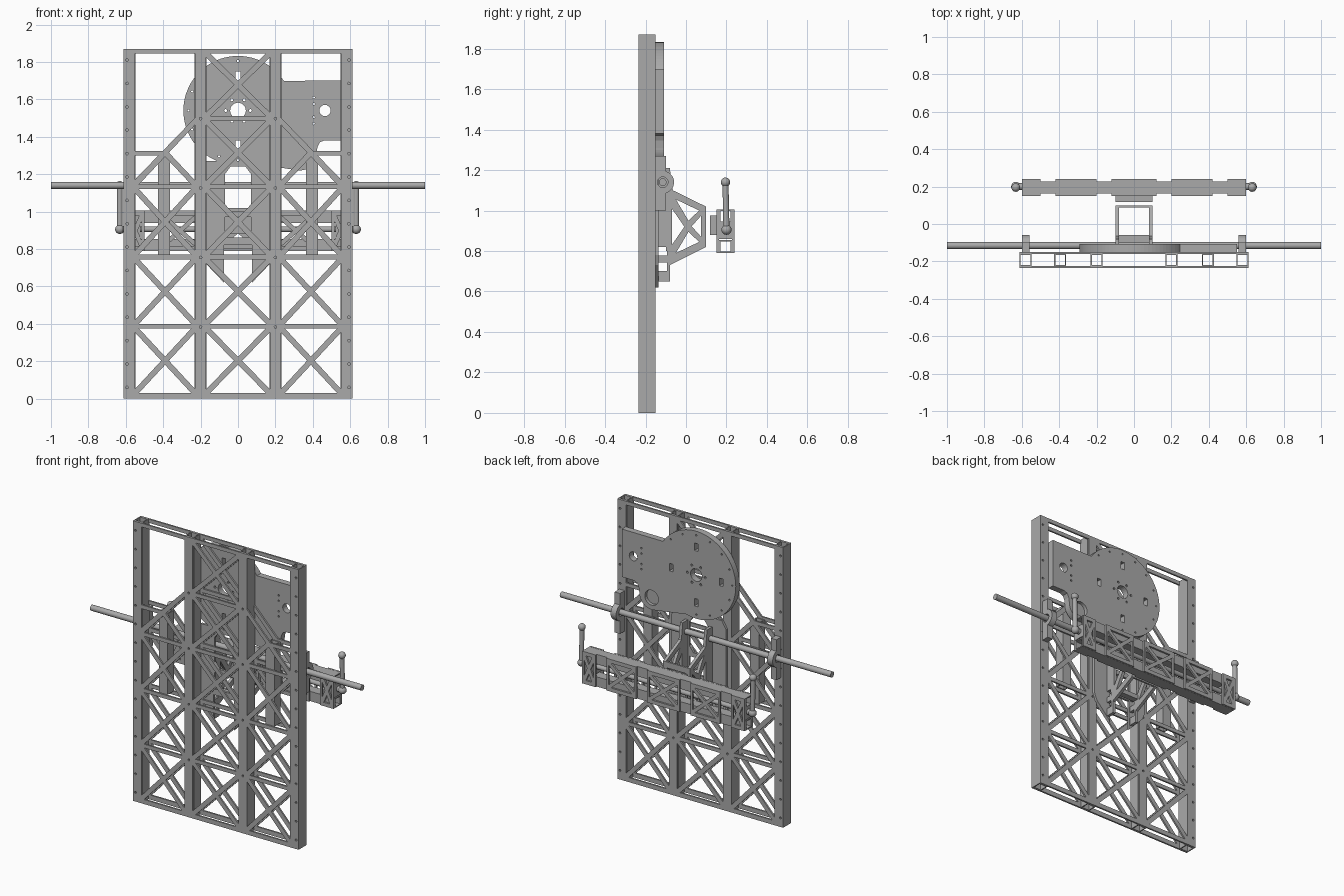
import bpy, bmesh, math
from mathutils import Matrix, Vector

cube = bpy.data.objects.get("Cube")
if cube:
    bpy.data.objects.remove(cube)

metal = bpy.data.materials.new("grey metal")
metal.use_nodes = True
metal.diffuse_color = (0.40, 0.40, 0.40, 1)
metal.node_tree.nodes["Principled BSDF"].inputs["Base Color"].default_value = (0.40, 0.40, 0.40, 1)

FRONT = Matrix(((1, 0, 0, 0), (0, 0, -1, 0), (0, 1, 0, 0), (0, 0, 0, 1)))  # drawn in x, z
SIDE = Matrix(((0, 0, 1, 0), (1, 0, 0, 0), (0, 1, 0, 0), (0, 0, 0, 1)))    # drawn in y, z
TOP = Matrix.Identity(4)                                                  # drawn in x, y


def add_mesh(name, mesh, smooth=False):
    ob = bpy.data.objects.new(name, mesh)
    bpy.context.collection.objects.link(ob)
    mesh.materials.clear()
    mesh.materials.append(metal)
    if smooth:
        bpy.ops.object.select_all(action='DESELECT')
        ob.select_set(True)
        bpy.context.view_layer.objects.active = ob
        bpy.ops.object.shade_smooth_by_angle()
    return ob


def plate(name, loops, plane, low, high):
    """Extrude an outline (first loop) with holes (other loops) between two depths."""
    curve = bpy.data.curves.new(name, 'CURVE')
    curve.dimensions = '2D'
    curve.fill_mode = 'BOTH'
    curve.extrude = (high - low) / 2
    for loop in loops:
        spline = curve.splines.new('POLY')
        spline.points.add(len(loop) - 1)
        for point, (u, v) in zip(spline.points, loop):
            point.co = (u, v, 0, 1)
        spline.use_cyclic_u = True
    tmp = bpy.data.objects.new(name, curve)
    bpy.context.collection.objects.link(tmp)
    bpy.context.view_layer.update()
    mesh = bpy.data.meshes.new_from_object(tmp.evaluated_get(bpy.context.evaluated_depsgraph_get()))
    bpy.data.objects.remove(tmp)
    normal = plane.to_3x3() @ Vector((0, 0, 1))
    middle = Vector([abs(c) for c in normal]) * (low + high) / 2
    bm = bmesh.new()
    bm.from_mesh(mesh)
    bmesh.ops.remove_doubles(bm, verts=bm.verts, dist=1e-5)
    bmesh.ops.transform(bm, matrix=Matrix.Translation(middle) @ plane, verts=bm.verts)
    bmesh.ops.recalc_face_normals(bm, faces=bm.faces)
    for face in bm.faces:
        face.smooth = False
    bm.to_mesh(mesh)
    bm.free()
    return add_mesh(name, mesh)


def rect(x0, x1, z0, z1):
    return [(x0, z0), (x1, z0), (x1, z1), (x0, z1)]


def arc(cx, cz, r, a0, a1, n):
    angles = [math.radians(a0 + (a1 - a0) * i / n) for i in range(n + 1)]
    return [(cx + r * math.cos(a), cz + r * math.sin(a)) for a in angles]


def circle(cx, cz, r, n=8):
    return arc(cx, cz, r, 0, 360, n)[:-1]


def flip(loop):
    return [(-x, z) for x, z in reversed(loop)]


def brace(x0, x1, z0, z1, h=0.015):
    """The four triangular openings around an X brace: bottom, top, left, right."""
    cx, cz, a, b = (x0 + x1) / 2, (z0 + z1) / 2, (x1 - x0) / 2, (z1 - z0) / 2
    k = h * math.hypot(a, b)
    p, q = a - k / b, b - k / a
    return [[(cx + s[0] * u, cz + s[1] * v) for u, v in t] for s, t in (
        ((1, -1), [(0, k / a), (p, b), (-p, b)]), ((1, 1), [(0, k / a), (p, b), (-p, b)]),
        ((-1, 1), [(k / b, 0), (a, q), (a, -q)]), ((1, 1), [(k / b, 0), (a, q), (a, -q)]))]


def box(name, x0, x1, y0, y1, z0, z1):
    return plate(name, [rect(x0, x1, z0, z1)], FRONT, y0, y1)


def tube(name, plane, u, v, low, high, size=0.065, wall=0.007):
    s, i = size / 2, size / 2 - wall
    return plate(name, [rect(u - s, u + s, v - s, v + s), rect(u - i, u + i, v - i, v + i)], plane, low, high)


def rod(name, start, end, r, n=24):
    start, end = Vector(start), Vector(end)
    axis = end - start
    bm = bmesh.new()
    turn = axis.to_track_quat('Z', 'Y').to_matrix().to_4x4()
    bmesh.ops.create_cone(bm, cap_ends=True, segments=n, radius1=r, radius2=r, depth=axis.length,
                          matrix=Matrix.Translation((start + end) / 2) @ turn)
    mesh = bpy.data.meshes.new(name)
    bm.to_mesh(mesh)
    bm.free()
    return add_mesh(name, mesh, True)


def ball(name, centre, r):
    bm = bmesh.new()
    bmesh.ops.create_uvsphere(bm, u_segments=20, v_segments=12, radius=r, matrix=Matrix.Translation(centre))
    mesh = bpy.data.meshes.new(name)
    bm.to_mesh(mesh)
    bm.free()
    return add_mesh(name, mesh, True)


# Front and back truss sheets of the tall frame
rows = [(0.03, 0.375), (0.4, 0.745), (0.77, 1.12), (1.145, 1.485), (1.51, 1.845)]
sheet = [rect(-0.612, 0.612, 0, 1.87)]
for z0, z1 in rows:
    sheet += brace(-0.17, 0.17, z0, z1)
side_holes = [t for z0, z1 in rows[:3] for t in brace(0.23, 0.55, z0, z1)]
bottom, top, left, right = brace(0.23, 0.55, *rows[3])
side_holes += [bottom, left, [(0.426, 1.3), (0.55, 1.172), (0.55, 1.3)]]
side_holes.append([(0.55, 1.325), (0.55, 1.845), (0.23, 1.845), (0.23, 1.502), (0.39, 1.337), (0.402, 1.325)])
side_holes += [circle(0.593, 0.06 + 0.125 * i, 0.007) for i in range(15)]
side_holes += [circle(0.2, 0.0125 + 0.371 * i, 0.007) for i in range(1, 5)]
sheet += side_holes + [flip(h) for h in side_holes]
plate("front_truss_sheet", sheet, FRONT, -0.235, -0.224)
plate("back_truss_sheet", sheet, FRONT, -0.161, -0.15)

for s, side in ((1, "left"), (-1, "right")):
    # Square tubes between the sheets
    tube(side + "_outer_upright", TOP, s * 0.58, -0.1925, 0, 1.87)
    tube(side + "_inner_upright", TOP, s * 0.2, -0.1925, 0, 1.87)
    tube(side + "_short_upright", TOP, s * 0.395, -0.1925, 0.77, 1.31)

    # Bearing block that carries the long rod
    block = [(-0.15, 1.0), (-0.1, 1.0)] + arc(-0.115, 1.14, 0.056, -74, 74, 14) + [(-0.1, 1.27), (-0.15, 1.27)]
    plate(side + "_bearing_block", [block, circle(-0.115, 1.14, 0.026, 20)], SIDE,
          s * 0.578 - 0.02, s * 0.578 + 0.02)

    # Triangulated arm reaching back from the frame
    outline = [(-0.15, 0.65), (-0.08, 0.65), (-0.08, 0.73), (0.098, 0.82), (0.098, 1.02),
               (-0.065, 1.1), (-0.08, 1.21), (-0.15, 1.21)]
    windows = [rect(-0.138, -0.095, 0.7, 0.743), rect(-0.138, -0.095, 0.778, 0.82),
               [(-0.05, 0.79), (0.065, 0.845), (0.012, 0.895)], [(-0.05, 1.055), (0.065, 1.0), (0.012, 0.95)],
               [(-0.07, 0.83), (-0.008, 0.92), (-0.07, 1.01)], [(0.075, 0.87), (0.075, 0.975), (0.028, 0.922)]]
    plate(side + "_support_arm", [outline] + windows, SIDE, s * 0.09 - 0.01, s * 0.09 + 0.01)

# Mounting plate behind the frame, with an eight-sided opening
half = [(0.075, 0.62), (0.18, 0.73), (0.2, 0.78), (0.2, 1.22), (0.17, 1.27)]
opening = [(-0.04, 1.0), (0.04, 1.0), (0.07, 1.04), (0.07, 1.2), (0.04, 1.24),
           (-0.04, 1.24), (-0.07, 1.2), (-0.07, 1.04)]
window = rect(-0.07, 0.07, 0.86, 0.97)
plate("mounting_plate", [half + flip(half) + [(-0.075, 0.82), (0.075, 0.82)], opening, window],
      FRONT, -0.15, -0.135)
plate("arm_end_plate", [rect(-0.1, 0.1, 0.82, 1.02), rect(-0.07, 0.07, 0.86, 0.98)], FRONT, 0.087, 0.1)
box("arm_cross_bar", -0.1, 0.1, -0.1, -0.06, 0.8, 0.83)
rod("long_rod", (-1, -0.115, 1.14), (1, -0.115, 1.14), 0.019)

# Round motor plate with a side extension and rounded lobe
outline = arc(0, 1.54, 0.292, 33, 285, 60) + arc(0.33, 1.31, 0.09, 260, 360, 14)
outline += [(0.425, 1.345), (0.437, 1.37), (0.46, 1.38), (0.55, 1.38), (0.55, 1.7)]
holes = [circle(0, 1.54, 0.042, 24), circle(0.465, 1.54, 0.03, 20)]
holes += [circle(*p, 0.008) for p in circle(0, 1.54, 0.066, 6)]
holes += [circle(*p, 0.006) for p in arc(0, 1.54, 0.265, 45, 270, 10)]
holes += [circle(0.405, 1.54 + 0.035 * i, 0.006) for i in (-2, -1, 1, 2)]
holes += [rect(x - 0.014, x + 0.014, z - 0.025, z + 0.025)
          for x, z in ((0, 1.725), (0, 1.355), (0.185, 1.54), (-0.185, 1.54))]
plate("motor_plate", [outline, circle(0.33, 1.3, 0.05, 24)] + holes, FRONT, -0.15, -0.108)
rod("motor_plate_recess", (0.33, -0.15, 1.3), (0.33, -0.13, 1.3), 0.05)

# Rear clamp bar: two hollow rails, bracing plates and an inner screw
for z, name in ((0.822, "lower_clamp_rail"), (0.972, "upper_clamp_rail")):
    tube(name, SIDE, 0.195, z, -0.6, 0.6)
rod("clamp_screw", (-0.6, 0.195, 0.905), (0.6, 0.195, 0.905), 0.015)
box("clamp_mount_block", -0.1, 0.1, 0.118, 0.15, 0.88, 0.975)
for y, face in ((0.15, "front"), (0.228, "back")):
    spans = [("middle", -0.12, 0.12)]
    for s, side in ((1, "left"), (-1, "right")):
        spans += [(side, *sorted((s * 0.2, s * 0.42))), (side + "_end", *sorted((s * 0.5, s * 0.6)))]
    for name, x0, x1 in spans:
        plate(name + "_clamp_" + face, [rect(x0, x1, 0.79, 1.005)]
              + brace(x0 + 0.015, x1 - 0.015, 0.815, 0.98, 0.012), FRONT, y, y + 0.012)

# Tightening handles with ball ends
for s, side in ((1, "left"), (-1, "right")):
    x = s * 0.632
    box(side + "_clamp_jaw", *sorted((s * 0.52, s * 0.6)), 0.162, 0.228, 0.86, 0.94)
    rod(side + "_handle_collar", (s * 0.59, 0.2, 0.905), (x, 0.2, 0.905), 0.018)
    rod(side + "_handle_rod", (x, 0.2, 0.905), (x, 0.195, 1.14), 0.015)
    ball(side + "_handle_lower_ball", (x, 0.2, 0.905), 0.025)
    ball(side + "_handle_upper_ball", (x, 0.195, 1.14), 0.023)
